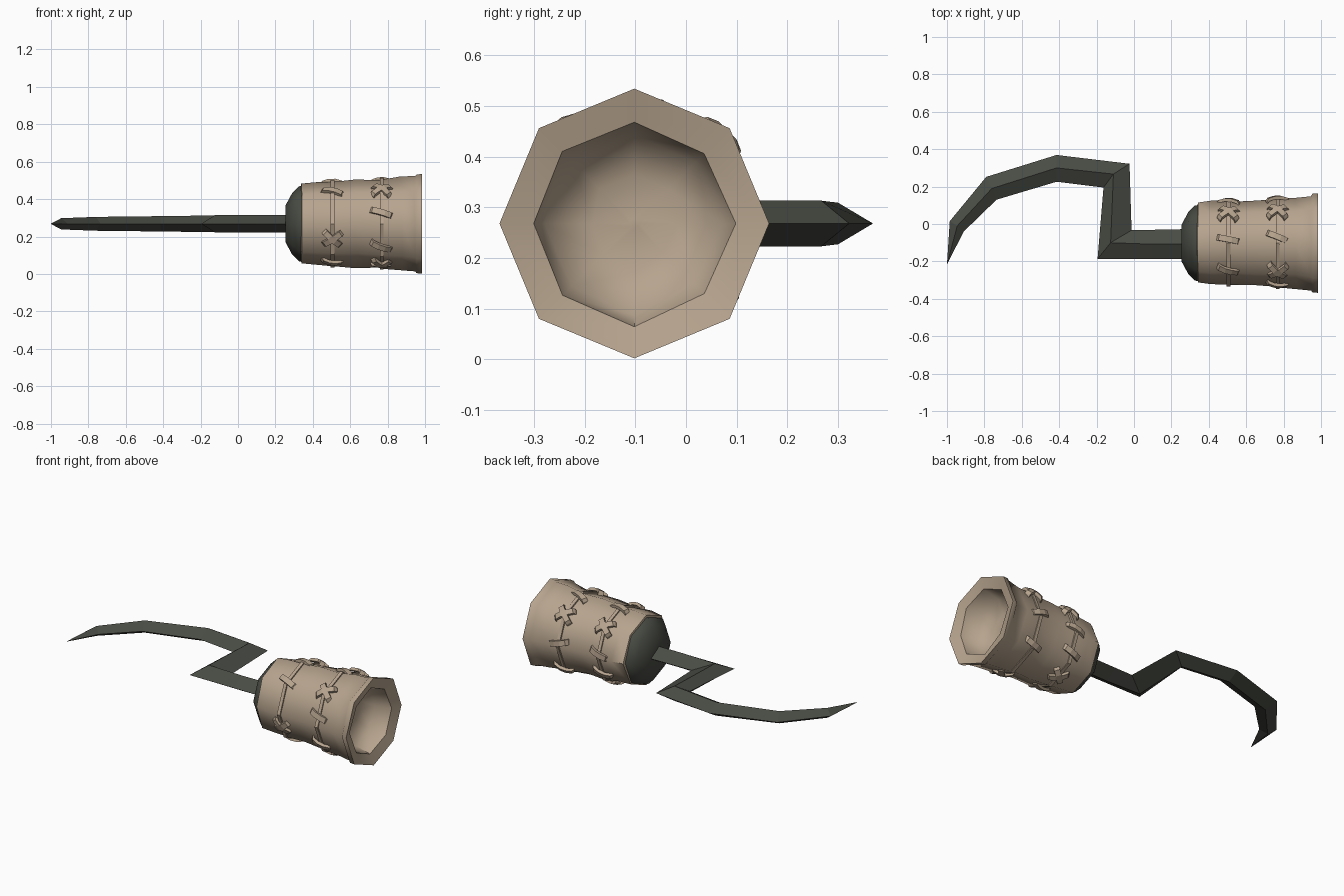
import bpy, bmesh, math, random
from mathutils import Vector

random.seed(4)
cube = bpy.data.objects.get("Cube")
if cube:
    bpy.data.objects.remove(cube, do_unlink=True)

CY, CZ = -0.102, 0.268      # axis of the cuff
SIDES = 8


def material(name, colour):
    m = bpy.data.materials.new(name)
    m.use_nodes = True
    m.diffuse_color = (*colour, 1)
    m.node_tree.nodes["Principled BSDF"].inputs["Base Color"].default_value = (*colour, 1)
    return m


LEATHER = material("tan leather", (0.47, 0.37, 0.27))
IRON = material("dark iron", (0.066, 0.071, 0.058))


def finish(name, bm, mat, smooth=None):
    bmesh.ops.recalc_face_normals(bm, faces=bm.faces)
    me = bpy.data.meshes.new(name)
    bm.to_mesh(me)
    bm.free()
    me.materials.append(mat)
    ob = bpy.data.objects.new(name, me)
    bpy.context.collection.objects.link(ob)
    if smooth:
        bpy.ops.object.select_all(action="DESELECT")
        ob.select_set(True)
        bpy.context.view_layer.objects.active = ob
        bpy.ops.object.shade_smooth_by_angle(angle=math.radians(smooth))
    return ob


def radial(x, r, a):
    return Vector((x, CY + r * math.cos(a), CZ + r * math.sin(a)))


def loft(bm, rings, closed=False):
    """Skin rings of points; cap both ends or join last to first."""
    vs = [[bm.verts.new(p) for p in ring] for ring in rings]
    n = len(vs[0])
    pairs = list(zip(vs, vs[1:])) + ([(vs[-1], vs[0])] if closed else [])
    for a, b in pairs:
        for i in range(n):
            j = (i + 1) % n
            bm.faces.new((a[i], a[j], b[j], b[i]))
    if not closed:
        bm.faces.new(vs[0])
        bm.faces.new(vs[-1])


def lathe(name, profile, mat, smooth, jitter=0.0):
    bm = bmesh.new()
    rings = []
    for x, r, wobble in profile:
        rings.append([radial(x + wobble * random.uniform(-jitter, jitter),
                             r + wobble * random.uniform(-jitter, jitter),
                             math.tau * i / SIDES) for i in range(SIDES)])
    loft(bm, rings)
    return finish(name, bm, mat, smooth)


# Leather cuff with a hollow open end: x, radius, unevenness
lathe("cuff", [(0.335, 0.19, 0), (0.34, 0.214, 0.5), (0.41, 0.221, 1), (0.495, 0.224, 0.4),
               (0.515, 0.224, 0.4), (0.63, 0.229, 1), (0.755, 0.236, 0.4), (0.775, 0.238, 0.4),
               (0.87, 0.246, 1), (0.945, 0.253, 0.4), (0.955, 0.264, 0), (0.985, 0.266, 0),
               (0.965, 0.2, 0.6), (0.87, 0.175, 1), (0.83, 0.09, 1), (0.84, 0.01, 0)],
      LEATHER, 50, 0.009)

# Domed iron cap
lathe("cap", [(0.255, 0.1, 0), (0.29, 0.165, 0), (0.325, 0.2, 0), (0.36, 0.207, 0)], IRON, 50)

# Hook blade: outer edge, ridge, inner edge (x, y) and half thickness
stations = [
    ((0.30, -0.187), (0.30, -0.105), (0.30, -0.027), 0.046),
    ((0.10, -0.187), (0.10, -0.108), (0.10, -0.031), 0.046),
    ((-0.195, -0.187), (-0.125, -0.10), (-0.013, -0.033), 0.046),
    ((-0.163, 0.195), (-0.11, 0.267), (-0.024, 0.322), 0.045),
    ((-0.414, 0.226), (-0.414, 0.30), (-0.414, 0.369), 0.041),
    ((-0.735, 0.13), (-0.76, 0.19), (-0.79, 0.252), 0.037),
    ((-0.91, -0.04), (-0.945, -0.01), (-0.985, 0.015), 0.03),
    ((-1.0, -0.215), (-1.0, -0.216), (-1.0, -0.217), 0.001)]
bm = bmesh.new()
loft(bm, [[Vector((*o, CZ)), Vector((*r, CZ + h)), Vector((*i, CZ)), Vector((*r, CZ - h))]
          for o, r, i, h in stations])
finish("hook", bm, IRON)


def surface_radius(x, a):
    """Distance from the axis to the eight-sided cuff wall."""
    step = math.tau / SIDES
    off = (a % step) - step / 2
    return (0.224 + (x - 0.5) * 0.05) * math.cos(step / 2) / math.cos(off)


def stitch(bm, x, a, tilt, length=0.125, width=0.032):
    """Arched leather strip lying across a seam."""
    r = surface_radius(x, a)
    n = Vector((0, math.cos(a), math.sin(a)))
    t = Vector((0, -math.sin(a), math.cos(a)))
    u = Vector((math.cos(tilt), 0, 0)) + t * math.sin(tilt)
    v = t * math.cos(tilt) - Vector((math.sin(tilt), 0, 0))
    rings = []
    for s, lift in ((-0.5, -0.006), (-0.42, 0.010), (-0.15, 0.020),
                    (0.15, 0.020), (0.42, 0.010), (0.5, -0.006)):
        base = radial(x, r + lift, a) + u * s * length
        rings.append([base + v * width / 2 * sy + n * sn
                      for sy, sn in ((-1, -0.014), (1, -0.014), (1, 0.003), (-1, 0.003))])
    loft(bm, rings)


# Seam cords and stitches: angle in degrees and whether crossed
seams = {
    "front_seam": (0.505, [(5, 0), (45, 1), (85, 0), (130, 0), (202, 1), (250, 0), (290, 1), (330, 0)]),
    "rear_seam": (0.768, [(5, 0), (45, 1), (82, 0), (130, 1), (165, 0), (212, 0), (250, 1), (320, 0)])}
for name, (x, marks) in seams.items():
    r = 0.224 + (x - 0.5) * 0.05
    bm = bmesh.new()
    section = [(-0.01, -0.01), (-0.01, 0.008), (0.01, 0.008), (0.01, -0.01)]
    loft(bm, [[radial(x + dx, r + dr, math.tau * i / SIDES) for i in range(SIDES)]
              for dx, dr in section], closed=True)
    finish(name + "_cord", bm, LEATHER)
    bm = bmesh.new()
    for deg, crossed in marks:
        a = math.radians(deg)
        if crossed:
            stitch(bm, x, a, 0.75)
            stitch(bm, x, a, -0.6)
        else:
            stitch(bm, x, a, random.choice((-1, 1)) * random.uniform(0.15, 0.4))
    finish(name + "_stitches", bm, LEATHER)
